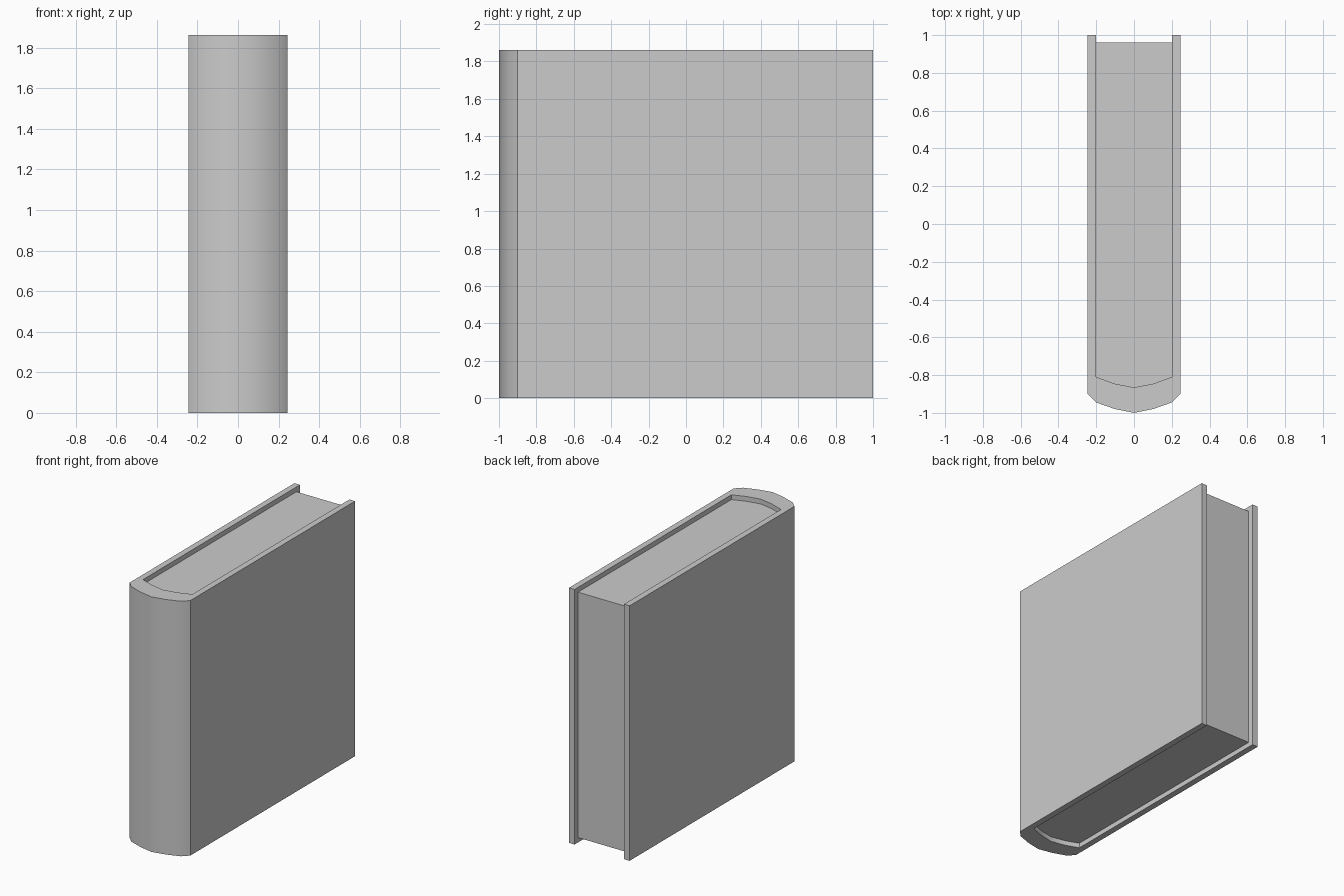
import bpy, bmesh, math

if "Cube" in bpy.data.objects:
    bpy.data.objects.remove(bpy.data.objects["Cube"])

HEIGHT = 1.862
INSET = 0.035
# half outlines, from the fore-edge round to the middle of the spine
OUTER = [(0.245, 1.0), (0.245, -0.9), (0.2, -0.945), (0.1, -0.98), (0, -1.0)]
INNER = [(0.2, 1.0), (0.2, -0.81), (0.1, -0.846), (0, -0.865)]


def mirrored(half):
    """Full open outline from right to left, from a half ending on x = 0."""
    return half + [(-x, y) for x, y in half[-2::-1]]


def extrude_outline(name, outline, z0, z1):
    bm = bmesh.new()
    face = bm.faces.new([bm.verts.new((x, y, z0)) for x, y in outline])
    top = bmesh.ops.extrude_face_region(bm, geom=[face], use_keep_orig=True)["geom"]
    bmesh.ops.translate(bm, vec=(0, 0, z1 - z0),
                        verts=[v for v in top if isinstance(v, bmesh.types.BMVert)])
    bmesh.ops.recalc_face_normals(bm, faces=bm.faces)
    mesh = bpy.data.meshes.new(name)
    bm.to_mesh(mesh)
    bm.free()
    obj = bpy.data.objects.new(name, mesh)
    bpy.context.collection.objects.link(obj)
    bpy.ops.object.select_all(action='DESELECT')
    obj.select_set(True)
    bpy.context.view_layer.objects.active = obj
    bpy.ops.object.shade_smooth_by_angle(angle=math.radians(30))
    return obj


# wrap-around cover with rounded spine
extrude_outline("cover", mirrored(OUTER) + mirrored(INNER)[::-1], 0, HEIGHT)

# page block, set in from the cover's top, bottom and fore-edge
pages = [(x, min(y, 0.96)) for x, y in mirrored(INNER)]
extrude_outline("pages", pages, INSET, HEIGHT - INSET)
